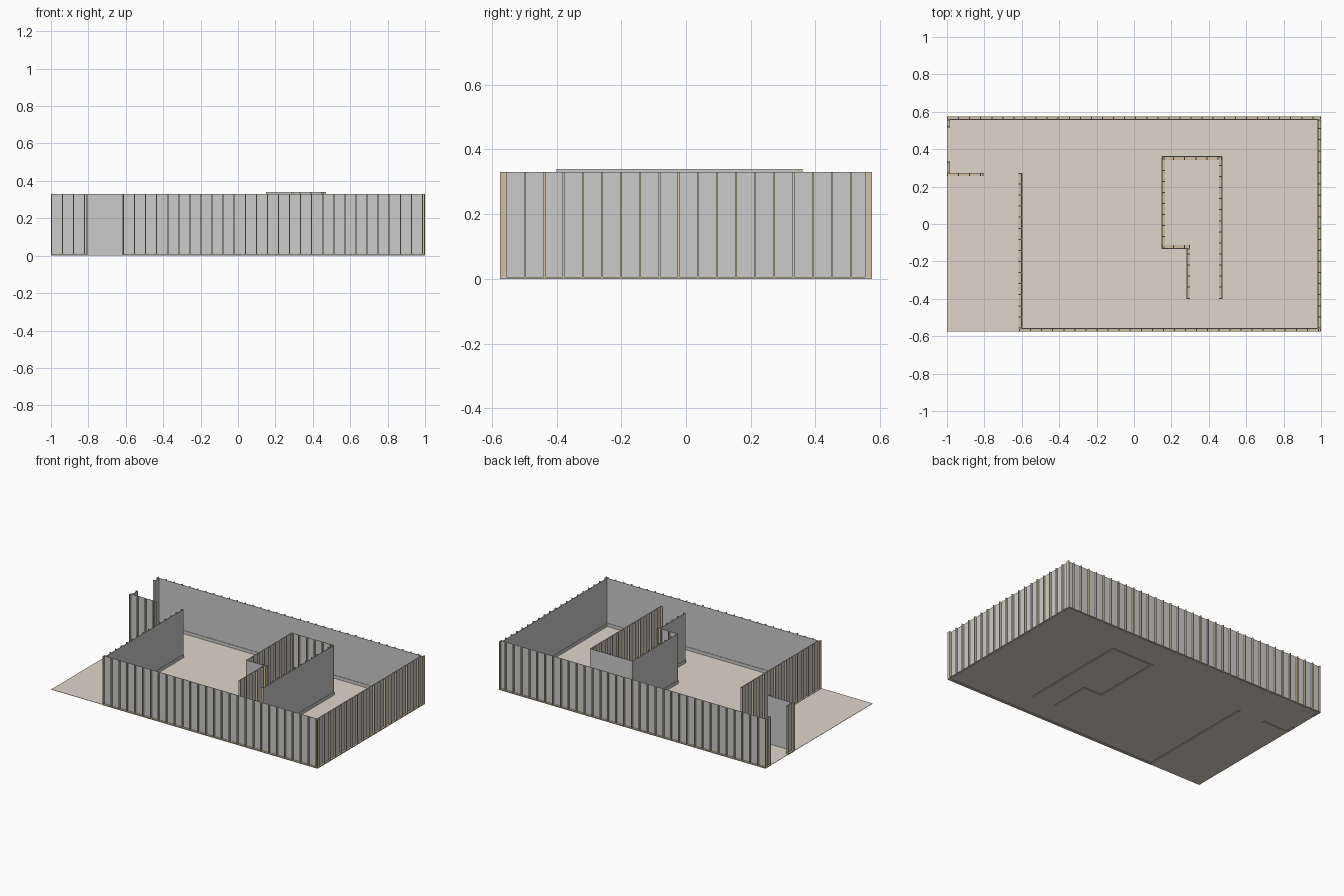
import bpy, bmesh
from mathutils import Vector

if "Cube" in bpy.data.objects:
    bpy.data.objects.remove(bpy.data.objects["Cube"])

STUD_W, DEPTH, SHEET, PLATE, STEP = 0.0055, 0.0165, 0.003, 0.006, 0.0592


def material(name, color):
    m = bpy.data.materials.new(name)
    m.diffuse_color = color
    m.use_nodes = True
    m.node_tree.nodes["Principled BSDF"].inputs["Base Color"].default_value = m.diffuse_color
    return m


wood = material("pine_wood", (0.62, 0.53, 0.36, 1))
beige = material("beige_floor", (0.74, 0.67, 0.60, 1))


def box(bm, lo, hi):
    lo, hi = Vector(lo), Vector(hi)
    res = bmesh.ops.create_cube(bm, size=1)
    for v in res["verts"]:
        v.co = Vector([(lo[i] + hi[i]) / 2 + v.co[i] * abs(hi[i] - lo[i]) for i in range(3)])


def finish(bm, name, mat=None):
    me = bpy.data.meshes.new(name)
    bm.to_mesh(me)
    bm.free()
    ob = bpy.data.objects.new(name, me)
    bpy.context.collection.objects.link(ob)
    if mat:
        me.materials.append(mat)
    return ob


def wall(name, axis, pos, start, end, side, height, skirting=True):
    """Sheet at pos, running start..end along axis, studs towards side."""
    def slab(bm, s0, s1, d0, d1, z0, z1):
        a, b = pos + side * d0, pos + side * d1
        if axis == "x":
            box(bm, (s0, a, z0), (s1, b, z1))
        else:
            box(bm, (a, s0, z0), (b, s1, z1))

    # wall board
    bm = bmesh.new()
    slab(bm, start, end, 0, SHEET, 0, height)
    if skirting:
        slab(bm, start, end, -0.003, 0, 0, 0.025)
    finish(bm, name + "_board")

    # studs on a bottom plate
    bm = bmesh.new()
    slab(bm, start, end, SHEET, DEPTH, 0, PLATE)
    s = start
    while s < end - 2 * STUD_W:
        slab(bm, s, s + STUD_W, SHEET, DEPTH, PLATE, height)
        s += STEP
    slab(bm, end - STUD_W, end, SHEET, DEPTH, PLATE, height)
    finish(bm, name + "_studs", wood)


# floor sheet
bm = bmesh.new()
box(bm, (-1, -0.575, 0.002), (1, 0.575, 0.004))
finish(bm, "floor", beige)

H, H_IN = 0.33, 0.34
# outer walls
wall("back_wall", "x", 0.5585, -1, 1, 1, H)
wall("front_wall", "x", -0.5585, -0.615, 1, -1, H)
wall("right_wall", "y", 0.9835, -0.5585, 0.5585, 1, H)
wall("left_wall_back", "y", -0.9835, 0.515, 0.5585, -1, H, False)
wall("left_wall_front", "y", -0.9835, 0.273, 0.333, -1, H, False)
# entrance walls
wall("entry_wall", "x", 0.273, -1, -0.805, -1, H, False)
wall("porch_wall", "y", -0.60, -0.5585, 0.273, -1, H)
# inner room
wall("room_left_wall", "y", 0.15, -0.13, 0.36, 1, H_IN)
wall("room_back_wall", "x", 0.36, 0.15, 0.47, -1, H_IN)
wall("room_right_wall", "y", 0.47, -0.40, 0.36, -1, H_IN)
wall("room_step_wall", "x", -0.13, 0.15, 0.30, 1, H_IN)
wall("room_passage_wall", "y", 0.284, -0.40, -0.13, 1, H_IN)
